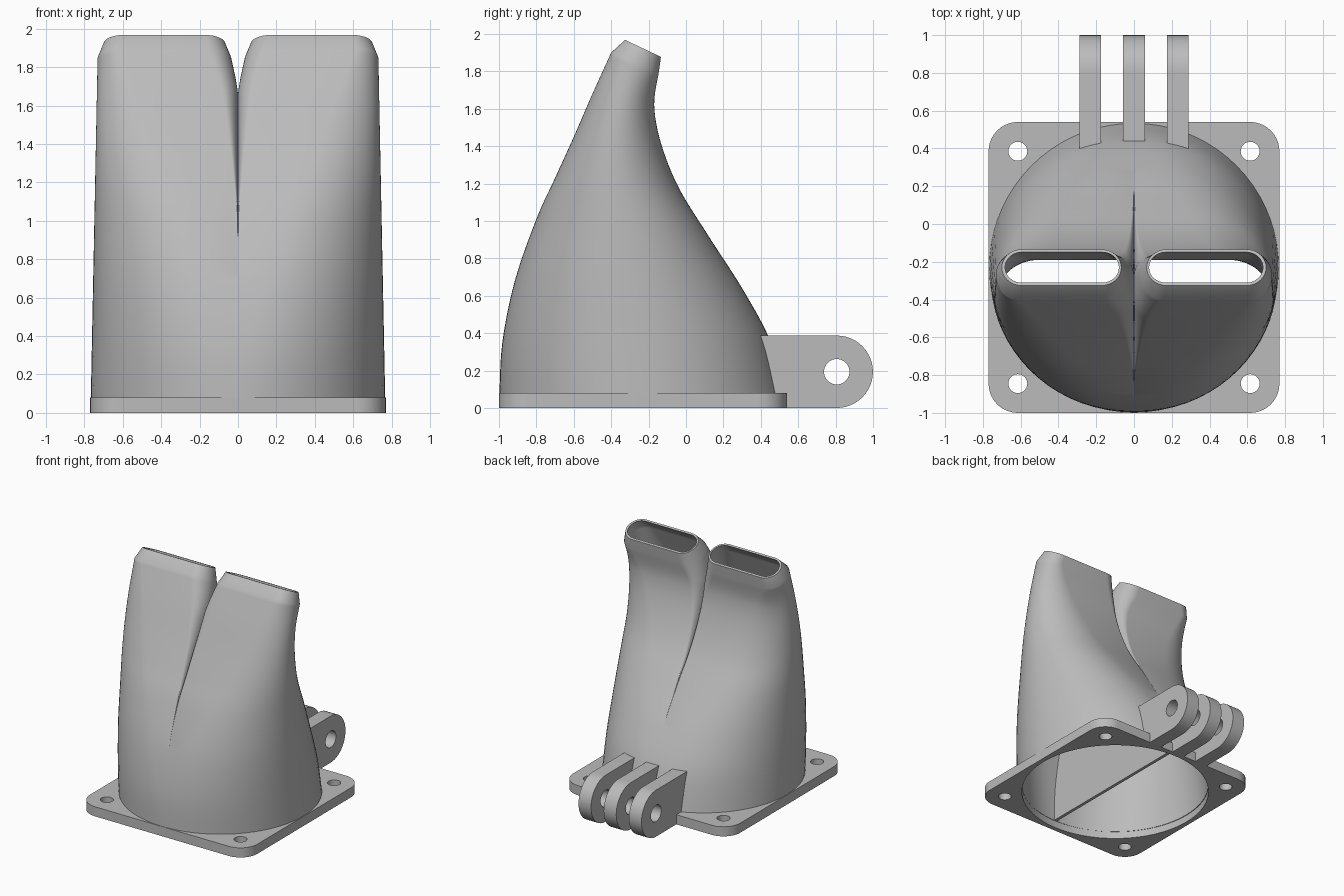
import bpy, bmesh, math
from mathutils import Vector, Matrix

cube = bpy.data.objects.get("Cube")
if cube:
    bpy.data.objects.remove(cube, do_unlink=True)

grey = bpy.data.materials.new("plain grey")
grey.use_nodes = True
grey.diffuse_color = (0.5, 0.5, 0.5, 1)
grey.node_tree.nodes["Principled BSDF"].inputs["Base Color"].default_value = (0.5, 0.5, 0.5, 1)


def smooth(obj, angle):
    bpy.ops.object.select_all(action='DESELECT')
    obj.select_set(True)
    bpy.context.view_layer.objects.active = obj
    bpy.ops.object.shade_smooth_by_angle(angle=math.radians(angle))


def arc(cx, cy, rx, ry, start, end, n):
    angles = [math.radians(start + (end - start) * i / n) for i in range(n + 1)]
    return [(cx + rx * math.cos(a), cy + ry * math.sin(a)) for a in angles]


def circle(cx, cy, r, n=32):
    return arc(cx, cy, r, r, 0, 360, n)[:-1]


def slab(name, loops, thickness, matrix):
    """Flat outline with holes, extruded evenly about its own plane."""
    curve = bpy.data.curves.new(name, 'CURVE')
    curve.dimensions = '2D'
    curve.fill_mode = 'BOTH'
    curve.extrude = thickness / 2
    for loop in loops:
        spline = curve.splines.new('POLY')
        spline.points.add(len(loop) - 1)
        for point, (u, v) in zip(spline.points, loop):
            point.co = (u, v, 0, 1)
        spline.use_cyclic_u = True
    obj = bpy.data.objects.new(name, curve)
    bpy.context.collection.objects.link(obj)
    bpy.ops.object.select_all(action='DESELECT')
    obj.select_set(True)
    bpy.context.view_layer.objects.active = obj
    bpy.ops.object.convert(target='MESH')
    obj = bpy.context.view_layer.objects.active
    obj.data.transform(matrix)
    obj.data.materials.clear()
    obj.data.materials.append(grey)
    bm = bmesh.new()
    bm.from_mesh(obj.data)
    bmesh.ops.remove_doubles(bm, verts=bm.verts, dist=1e-5)
    bmesh.ops.recalc_face_normals(bm, faces=bm.faces)
    bm.to_mesh(obj.data)
    bm.free()
    smooth(obj, 30)


# Mounting flange: rounded square, round opening, four screw holes
MID_Y, HALF, CORNER, HOLE = -0.23, 0.77, 0.155, 0.615
outline = []
for i, (sx, sy) in enumerate([(1, 1), (-1, 1), (-1, -1), (1, -1)]):
    outline += arc(sx * (HALF - CORNER), sy * (HALF - CORNER), CORNER, CORNER,
                   90 * i, 90 * i + 90, 10)
holes = [circle(sx * HOLE, sy * HOLE, 0.05) for sx in (-1, 1) for sy in (-1, 1)]
slab("mounting_flange", [outline, circle(0, 0, 0.732, 96)] + holes, 0.08,
     Matrix.Translation((0, MID_Y, 0.04)))

# Three hinge lugs at the back, drawn in the y-z plane
to_side = Matrix(((0, 0, 1, 0), (1, 0, 0, 0), (0, 1, 0, 0), (0, 0, 0, 1)))
for name, x, start in (("right", -0.232, 0.39), ("middle", 0, 0.43), ("left", 0.232, 0.39)):
    profile = [(start, 0.387), (start + 0.09, 0.04), (0.53, 0.04), (0.53, 0)]
    profile += arc(0.806, 0.1935, 0.1935, 0.1935, -90, 90, 24)
    slab(name + "_hinge_lug", [profile, circle(0.806, 0.1935, 0.068)], 0.115,
         Matrix.Translation((x, 0, 0)) @ to_side)

# Duct stations: front y, front z, back y, back z, inner x, inner rounding, outer rounding
STATIONS = [
    (-0.998, 0.06, 0.538, 0.06, 0, 0, 0),
    (-0.982, 0.35, 0.45, 0.36, 0, 0, 0.08),
    (-0.915, 0.68, 0.30, 0.64, 0, 0, 0.22),
    (-0.80, 1.01, 0.12, 0.92, 0, 0.03, 0.4),
    (-0.70, 1.23, -0.04, 1.18, 0, 0.18, 0.55),
    (-0.60, 1.45, -0.135, 1.42, 0, 0.4, 0.7),
    (-0.50, 1.68, -0.17, 1.62, 0, 0.7, 0.85),
    (-0.40, 1.90, -0.146, 1.79, 0.035, 1, 1),
]
RIM = (-0.326, 1.968, -0.134, 1.877, 0.067, 1, 1)


def spline_rows(keys, steps):
    """Catmull-Rom interpolation of the stations."""
    rows = []
    for i in range(len(keys) - 1):
        a, b, c, d = (keys[max(0, min(len(keys) - 1, i + j))] for j in (-1, 0, 1, 2))
        for s in range(steps):
            t = s / steps
            rows.append([0.5 * (2 * q + (r - p) * t + (2 * p - 5 * q + 4 * r - w) * t * t
                                + (3 * q - p - 3 * r + w) * t ** 3)
                         for p, q, r, w in zip(a, b, c, d)])
    return rows + [list(keys[-1])]


def section(row, inset):
    """Half-round outline that turns into a rounded slot higher up."""
    fy, fz, by, bz, xin, kin, kout = row
    kin, kout = max(0, min(1, kin)), max(0, min(1, kout))
    front, back = Vector((0, fy, fz)), Vector((0, by, bz))
    centre, axis = (front + back) / 2, (back - front).normalized()
    d = (back - front).length / 2 - inset
    xi = max(0, xin) + min(inset, 0.013)
    xo = 0.768 - 0.02 * centre.z - inset
    if row[1] == RIM[1]:
        xo -= 0.03
    r = min(d, 0.12)
    ro = (xo - xi) * (1 - kout) + r * kout
    ri, rs = r * kin, d * kin
    pts = arc(xi + ri, -d + rs, ri, rs, 180, 270, 10)
    pts += arc(xo - ro, 0, ro, d, -90, 90, 36)
    pts += arc(xi + ri, d - rs, ri, rs, 90, 180, 10)
    return [centre + axis * s + Vector((x, 0, 0)) for x, s in pts]


# Twin duct: outer skin up, rim, inner skin down, joined at the middle wall
rows = spline_rows(STATIONS, 6) + [list(RIM)]
last = len(rows) - 1
loops = [section(row, 0) for row in rows]
loops += [section(row, 0.04 - 0.023 * i / last) for i, row in reversed(list(enumerate(rows)))]
bm = bmesh.new()
rings = [[bm.verts.new(p) for p in loop] for loop in loops]
for i, low in enumerate(rings):
    high = rings[(i + 1) % len(rings)]
    for j in range(len(low)):
        k = (j + 1) % len(low)
        quad = (low[j], low[k], high[k], high[j])
        if any(v.co.x > 1e-5 for v in quad):
            bm.faces.new(quad)
bmesh.ops.remove_doubles(bm, verts=bm.verts, dist=1e-5)
bmesh.ops.dissolve_degenerate(bm, edges=bm.edges, dist=1e-5)
loose = [v for v in bm.verts if not v.link_faces]
bmesh.ops.delete(bm, geom=loose, context='VERTS')
for v in bm.verts:
    if abs(v.co.x) < 1e-4:
        v.co.x = 0
bmesh.ops.mirror(bm, geom=bm.verts[:] + bm.edges[:] + bm.faces[:], axis='X', merge_dist=1e-4)
bmesh.ops.recalc_face_normals(bm, faces=bm.faces)
mesh = bpy.data.meshes.new("twin_duct")
bm.to_mesh(mesh)
bm.free()
mesh.materials.append(grey)
duct = bpy.data.objects.new("twin_duct", mesh)
bpy.context.collection.objects.link(duct)
smooth(duct, 35)
